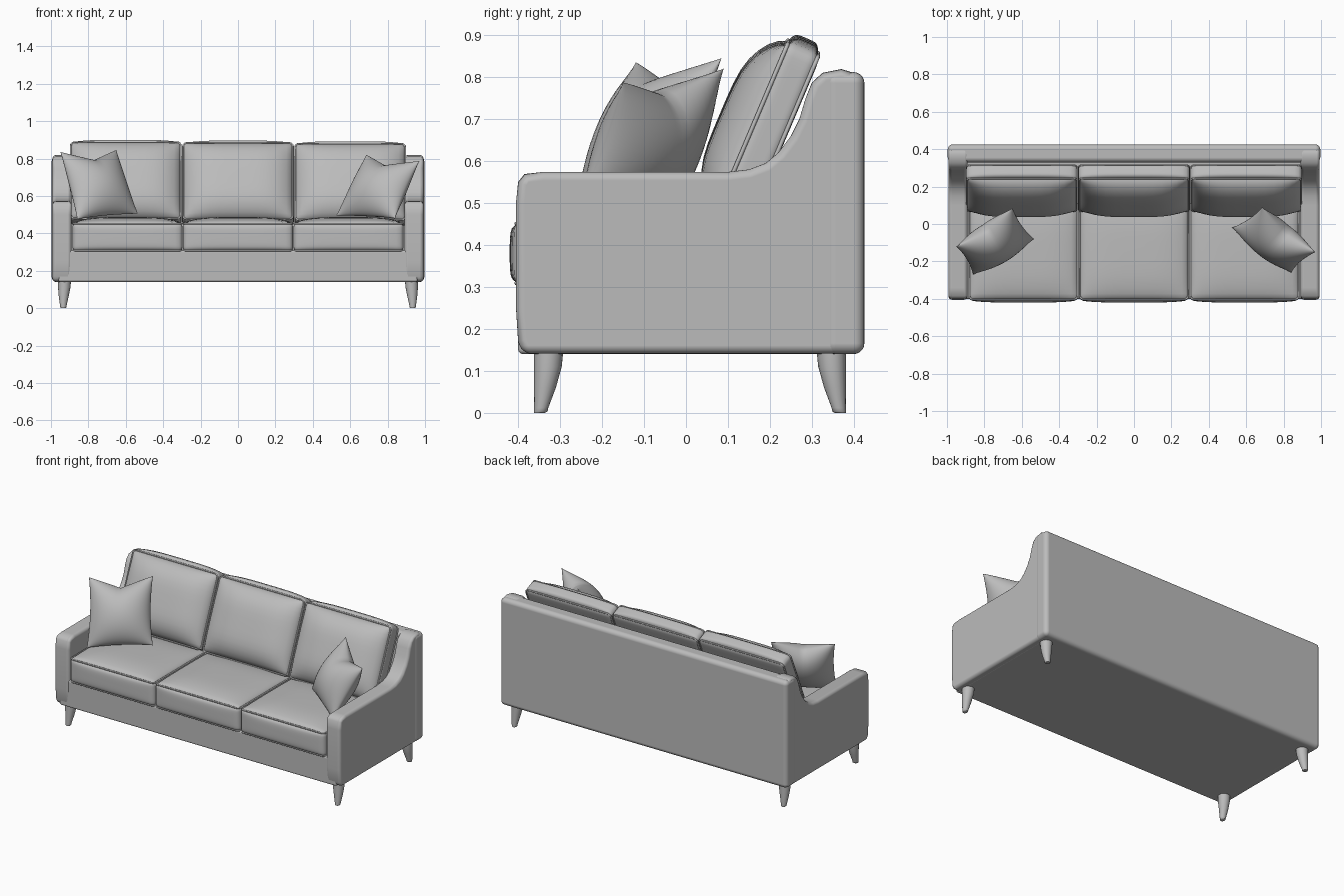
import bpy, bmesh, math
from mathutils import Vector, Matrix

if "Cube" in bpy.data.objects:
    bpy.data.objects.remove(bpy.data.objects["Cube"])

fabric = bpy.data.materials.new("grey upholstery")
fabric.diffuse_color = (0.5, 0.5, 0.5, 1)
fabric.use_nodes = True
fabric.node_tree.nodes["Principled BSDF"].inputs["Base Color"].default_value = fabric.diffuse_color


def finish(name, bm, matrix=None, bevel=0, angle=50):
    """Turn a bmesh into a smooth-shaded object."""
    bmesh.ops.recalc_face_normals(bm, faces=bm.faces)
    me = bpy.data.meshes.new(name)
    bm.to_mesh(me)
    bm.free()
    ob = bpy.data.objects.new(name, me)
    bpy.context.collection.objects.link(ob)
    me.materials.append(fabric)
    if matrix:
        ob.matrix_world = matrix
    if bevel:
        m = ob.modifiers.new("bevel", 'BEVEL')
        m.width, m.segments = bevel, 5
        m.limit_method, m.angle_limit = 'ANGLE', math.radians(50)
        m.harden_normals = True
    bpy.ops.object.select_all(action='DESELECT')
    ob.select_set(True)
    bpy.context.view_layer.objects.active = ob
    bpy.ops.object.shade_smooth_by_angle(angle=math.radians(angle))
    return ob


def box(name, lo, hi, bevel):
    bm = bmesh.new()
    bmesh.ops.create_cube(bm, size=1)
    for v in bm.verts:
        v.co = [l + (c + 0.5) * (h - l) for c, l, h in zip(v.co, lo, hi)]
    return finish(name, bm, bevel=bevel)


def piping(name, half, axis, side, matrix, r=0.022):
    """Thin welt running round one rim of a cushion."""
    i, j = [k for k in range(3) if k != axis]
    cu = bpy.data.curves.new(name, 'CURVE')
    cu.dimensions, cu.bevel_depth, cu.bevel_resolution = '3D', 0.005, 2
    sp = cu.splines.new('POLY')
    pts = []
    for q, (a, b) in enumerate([(1, 1), (-1, 1), (-1, -1), (1, -1)]):
        for k in range(5):
            t = math.pi / 2 * (q + k / 4)
            p = [0, 0, 0]
            p[i] = a * (half[i] - r - 0.004) + r * math.cos(t)
            p[j] = b * (half[j] - r - 0.004) + r * math.sin(t)
            p[axis] = side * (half[axis] - 0.006)
            pts.append(p)
    sp.points.add(len(pts) - 1)
    for sp_p, p in zip(sp.points, pts):
        sp_p.co = (*p, 1)
    sp.use_cyclic_u = True
    cu.materials.append(fabric)
    ob = bpy.data.objects.new(name, cu)
    bpy.context.collection.objects.link(ob)
    ob.matrix_world = matrix


def cushion(name, half, matrix, front, top, axis, r=0.024):
    """Rounded box, swollen by `front` towards -y and `top` towards +z."""
    bm = bmesh.new()
    bmesh.ops.create_cube(bm, size=2)
    bmesh.ops.subdivide_edges(bm, edges=bm.edges[:], cuts=17, use_grid_fill=True)
    for v in bm.verts:
        a = [math.sin(c * math.pi / 2) for c in v.co]
        p = Vector([c * h for c, h in zip(a, half)])
        q = Vector([max(r - h, min(h - r, c)) for c, h in zip(p, half)])
        if (p - q).length > 1e-6:
            p = q + (p - q).normalized() * r
        f = [1 - c ** 4 for c in a]
        p.y -= front * f[0] * f[2] * max(0, -a[1])
        p.z += top * f[0] * f[1] * max(0, a[2])
        v.co = p
    finish(name, bm, matrix)
    for side, tag in ((-1, "a"), (1, "b")):
        piping(f"{name}_piping_{tag}", half, axis, side, matrix)


def pillow(name, tl, tr, br, bl, thick=0.1, dip=0.27, n=24):
    """Throw pillow through four corners, with a dent in its top edge."""
    tl, tr, br, bl = map(Vector, (tl, tr, br, bl))
    normal = (tr - tl).cross(tl - bl).normalized()
    bm = bmesh.new()
    for side in (-1, 1):
        grid = []
        for i in range(n + 1):
            row = []
            for j in range(n + 1):
                s = math.sin((2 * i / n - 1) * math.pi / 2)
                t = math.sin((2 * j / n - 1) * math.pi / 2)
                bulge = thick * (max(0, (1 - s * s) * (1 - t * t))) ** 0.6
                u = s * (1 - 0.07 * (1 - t * t))
                w = t * (1 - 0.05 * (1 - s * s))
                w -= dip * ((t + 1) / 2) ** 3 * (1 - abs(s)) ** 1.2
                u, w = (u + 1) / 2, (w + 1) / 2
                p = bl.lerp(br, u).lerp(tl.lerp(tr, u), w)
                row.append(bm.verts.new(p + normal * bulge * side))
            grid.append(row)
        for i in range(n):
            for j in range(n):
                bm.faces.new((grid[i][j], grid[i + 1][j],
                              grid[i + 1][j + 1], grid[i][j + 1]))
    bmesh.ops.remove_doubles(bm, verts=bm.verts, dist=0.0004)
    finish(name, bm, angle=70)


# Base and back panel
box("base_rail", (-0.96, -0.4, 0.14), (0.96, 0.4, 0.31), 0.012)
box("back_panel", (-0.996, 0.33, 0.14), (0.996, 0.425, 0.812), 0.026)

# Sloping arms: side outline (y, z) extruded along x
outline = [(-0.388, 0.141), (-0.4, 0.17), (-0.405, 0.25), (-0.405, 0.5), (-0.4, 0.55),
           (-0.385, 0.569), (-0.34, 0.574), (0.1, 0.574), (0.15, 0.58), (0.19, 0.595),
           (0.22, 0.62), (0.25, 0.66), (0.27, 0.7), (0.285, 0.75), (0.3, 0.787),
           (0.325, 0.81), (0.37, 0.819), (0.4, 0.81), (0.418, 0.785), (0.42, 0.141)]
for sx, side in ((-1, "left"), (1, "right")):
    bm = bmesh.new()
    face = bm.faces.new([bm.verts.new((sx * 0.89, y, z)) for y, z in outline])
    ext = bmesh.ops.extrude_face_region(bm, geom=[face])["geom"]
    for v in ext:
        if isinstance(v, bmesh.types.BMVert):
            v.co.x = sx * 0.992
    finish(f"{side}_arm", bm, bevel=0.02)

    # Tapered legs: outer edges straight, inner edges bowed
    for sy, end, oy in ((-1, "front", 0.362), (1, "back", 0.381)):
        bm = bmesh.new()
        rings = []
        for z, r, ox in ((0.15, 0.035, 0.962), (0.11, 0.033, 0.962), (0.06, 0.026, 0.958),
                         (0.012, 0.017, 0.951), (0.003, 0.016, 0.95), (0, 0.013, 0.947)):
            rings.append([bm.verts.new((sx * (ox - r + r * math.cos(k * math.pi / 8)),
                                        sy * (oy - r + r * math.sin(k * math.pi / 8)), z))
                          for k in range(16)])
        for a, b in zip(rings, rings[1:]):
            for k in range(16):
                m = (k + 1) % 16
                bm.faces.new((a[k], a[m], b[m], b[k]))
        bm.faces.new(rings[0])
        bm.faces.new(rings[-1])
        finish(f"{end}_{side}_leg", bm)

# Three seat cushions and three leaning back cushions
lean = Matrix.Rotation(math.radians(-23), 4, 'X')
for k, tag in ((-1, "left"), (0, "middle"), (1, "right")):
    cushion(f"{tag}_seat_cushion", (0.294, 0.265, 0.077),
            Matrix.Translation((k * 0.591, -0.143, 0.38)), 0.012, 0.03, 2)
    cushion(f"{tag}_back_cushion", (0.298, 0.045, 0.226),
            Matrix.Translation((k * 0.6, 0.192, 0.664 - 0.004 * k)) @ lean, 0.075, 0.018, 1)

# Throw pillows
pillow("left_throw_pillow", (-0.95, -0.12, 0.835), (-0.65, 0.085, 0.845),
       (-0.535, -0.08, 0.505), (-0.86, -0.27, 0.475))
pillow("right_throw_pillow", (0.685, 0.09, 0.82), (0.97, -0.15, 0.787),
       (0.84, -0.26, 0.48), (0.525, -0.02, 0.495))
